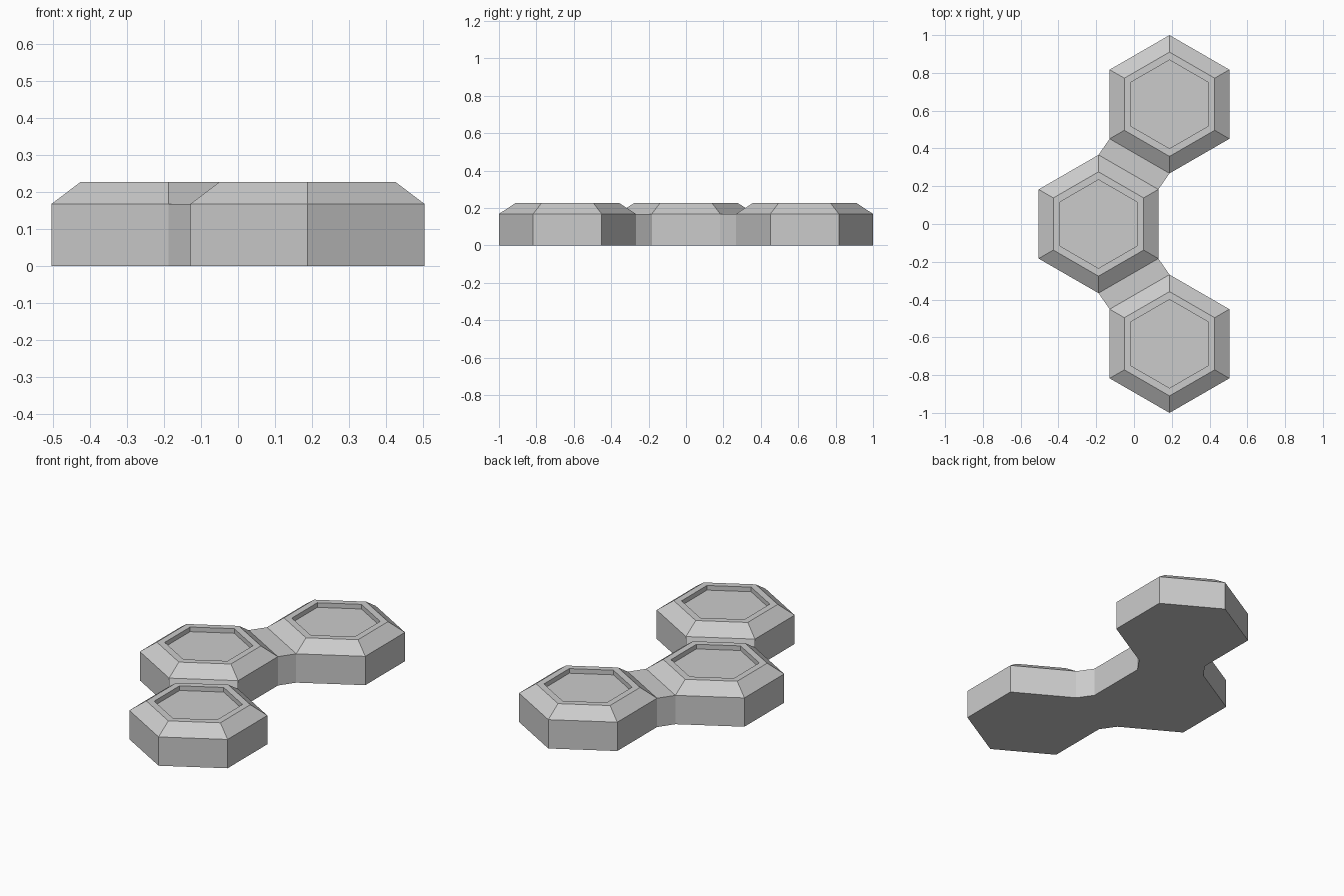
import bpy, bmesh
from math import radians, cos, sin

if "Cube" in bpy.data.objects:
    bpy.data.objects.remove(bpy.data.objects["Cube"])

R_OUT, R_TOP, R_RIM = 0.366, 0.276, 0.234   # corner radii
Z_SIDE, Z_TOP, Z_FLOOR = 0.168, 0.227, 0.200
CX, CY = 0.188, 0.634

bm = bmesh.new()


def ring(cx, cy, r, z):
    # corner k sits at 30 + 60k degrees, so corners 1 and 4 point along y
    return [bm.verts.new((cx + r * cos(radians(30 + 60 * k)),
                          cy + r * sin(radians(30 + 60 * k)), z)) for k in range(6)]


def hex_tile(cx, cy, open_sides):
    # base, wall top, chamfer top, rim inner edge, recess floor
    rings = [ring(cx, cy, r, z) for r, z in (
        (R_OUT, 0), (R_OUT, Z_SIDE), (R_TOP, Z_TOP), (R_RIM, Z_TOP), (R_RIM, Z_FLOOR))]
    for level, (a, b) in enumerate(zip(rings, rings[1:])):
        for k in range(6):
            if level == 0 and k in open_sides:
                continue
            n = (k + 1) % 6
            bm.faces.new((a[k], a[n], b[n], b[k]))
    bm.faces.new(rings[-1])
    bm.faces.new(rings[0][::-1])
    return rings[0], rings[1]


def bridge(tile_a, side_a, tile_b, side_b):
    # flat-topped link joining the open wall of one tile to the other
    a, b = side_a, (side_a + 1) % 6
    c, d = side_b, (side_b + 1) % 6
    loop = lambda i: (tile_a[i][a], tile_a[i][b], tile_b[i][c], tile_b[i][d])
    low, high = loop(0), loop(1)
    bm.faces.new(high)
    bm.faces.new(low[::-1])
    for i, j in ((1, 2), (3, 0)):
        bm.faces.new((low[i], low[j], high[j], high[i]))


# Three tiles in a chevron, linked by two bridges
middle = hex_tile(-CX, 0, (0, 4))
back = hex_tile(CX, CY, (3,))
front = hex_tile(CX, -CY, (1,))
bridge(middle, 0, back, 3)
bridge(middle, 4, front, 1)

bmesh.ops.recalc_face_normals(bm, faces=bm.faces)
mesh = bpy.data.meshes.new("hex_tile_trio")
bm.to_mesh(mesh)
bm.free()
bpy.context.collection.objects.link(bpy.data.objects.new("hex_tile_trio", mesh))
